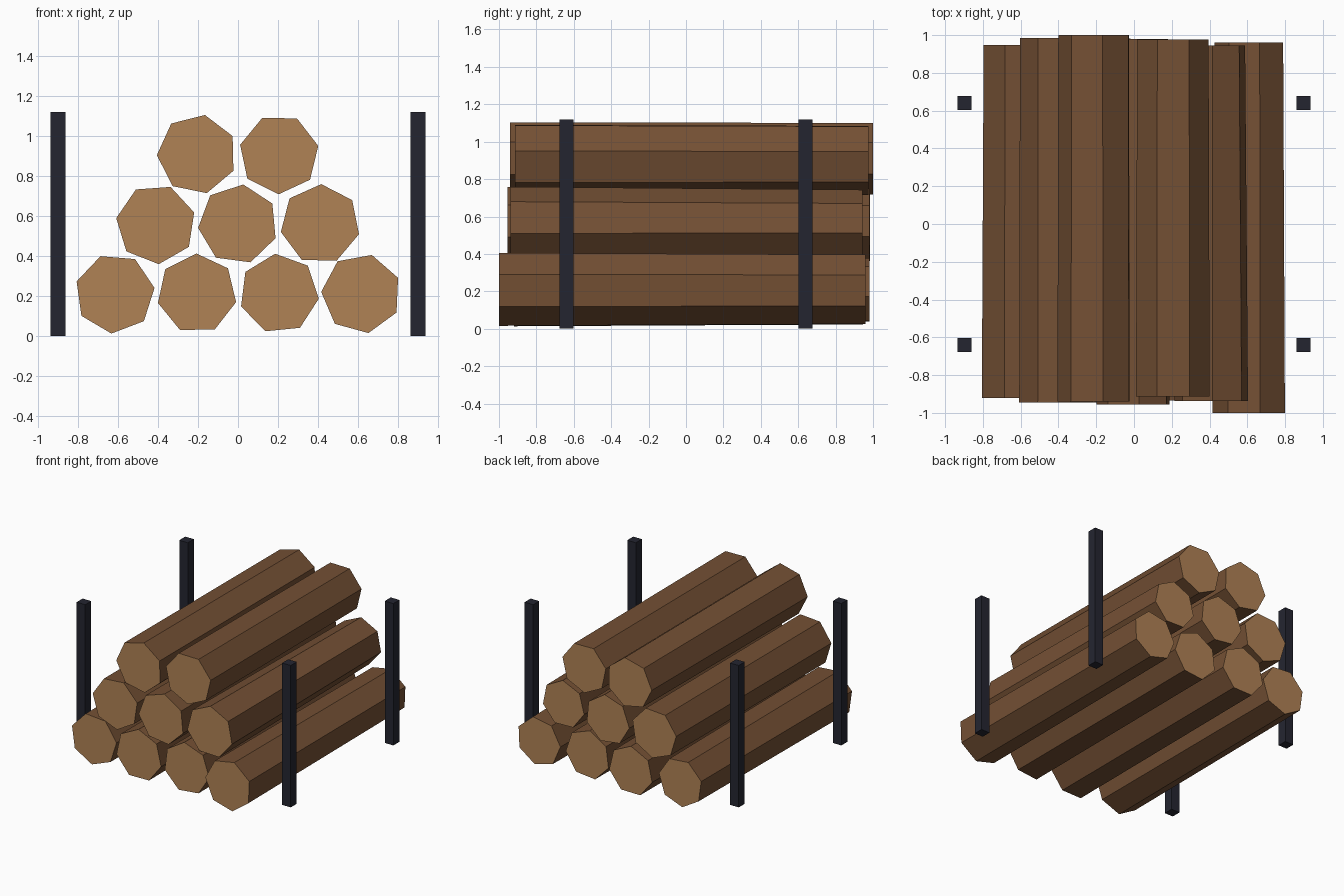
import bpy, bmesh, math

if "Cube" in bpy.data.objects:
    bpy.data.objects.remove(bpy.data.objects["Cube"])


def material(name, rgb):
    lin = [((c / 255 + 0.055) / 1.055) ** 2.4 for c in rgb]
    m = bpy.data.materials.new(name)
    m.diffuse_color = (*lin, 1)
    m.use_nodes = True
    m.node_tree.nodes["Principled BSDF"].inputs["Base Color"].default_value = m.diffuse_color
    return m


bark = material("bark brown", (116, 80, 52))
cut = material("cut wood", (176, 130, 85))
steel = material("dark steel", (36, 37, 48))


def finish(bm, name, mats):
    bmesh.ops.recalc_face_normals(bm, faces=bm.faces)
    me = bpy.data.meshes.new(name)
    bm.to_mesh(me)
    bm.free()
    for m in mats:
        me.materials.append(m)
    ob = bpy.data.objects.new(name, me)
    bpy.context.collection.objects.link(ob)
    return ob


def log(name, x, z, rot, y0, y1, taper, r=0.2, sides=7):
    """Seven-sided log along y, slightly thinner at the back, pale cut ends."""
    bm = bmesh.new()
    rings = []
    for y, rad in ((y0, r), (y1, r * taper)):
        ring = []
        for i in range(sides):
            a = math.radians(rot) + math.tau * i / sides
            ring.append(bm.verts.new((x + rad * math.cos(a), y, z + rad * math.sin(a))))
        rings.append(ring)
    front, back = rings
    for i in range(sides):
        j = (i + 1) % sides
        bm.faces.new((front[i], front[j], back[j], back[i]))
    for ring in rings:
        bm.faces.new(ring).material_index = 1
    return finish(bm, name, (bark, cut))


# Log pile: each log is (rotation, front y, back y, taper)
rows = [
    ("bottom", 0.2125, [(8, -0.92, 0.947, 0.95), (39.2, -0.945, 0.982, 0.96),
                        (44.3, -0.935, 0.935, 0.96), (23.2, -1.0, 0.96, 0.95)]),
    ("middle", 0.559, [(17, -0.945, 0.984, 0.98), (31, -0.955, 0.98, 0.96),
                       (37, -0.937, 0.944, 0.92)]),
    ("top", 0.908, [(27, -0.94, 1.0, 0.98), (12, -0.913, 0.977, 0.97)]),
]
for row, z, logs in rows:
    for i, (rot, y0, y1, taper) in enumerate(logs):
        x = (i - (len(logs) - 1) / 2) * 0.41
        log(f"{row}_log_{i + 1}", x, z, rot, y0, y1, taper)

# Four upright stakes
W, H = 0.075, 1.12
for sx, side in ((-1, "left"), (1, "right")):
    for sy, end in ((-1, "front"), (1, "back")):
        bm = bmesh.new()
        bmesh.ops.create_cube(bm, size=1)
        bmesh.ops.scale(bm, vec=(W, W, H), verts=bm.verts)
        bmesh.ops.translate(bm, vec=(sx * 0.8975, sy * 0.64, H / 2), verts=bm.verts)
        finish(bm, f"{end}_{side}_stake", (steel,))
